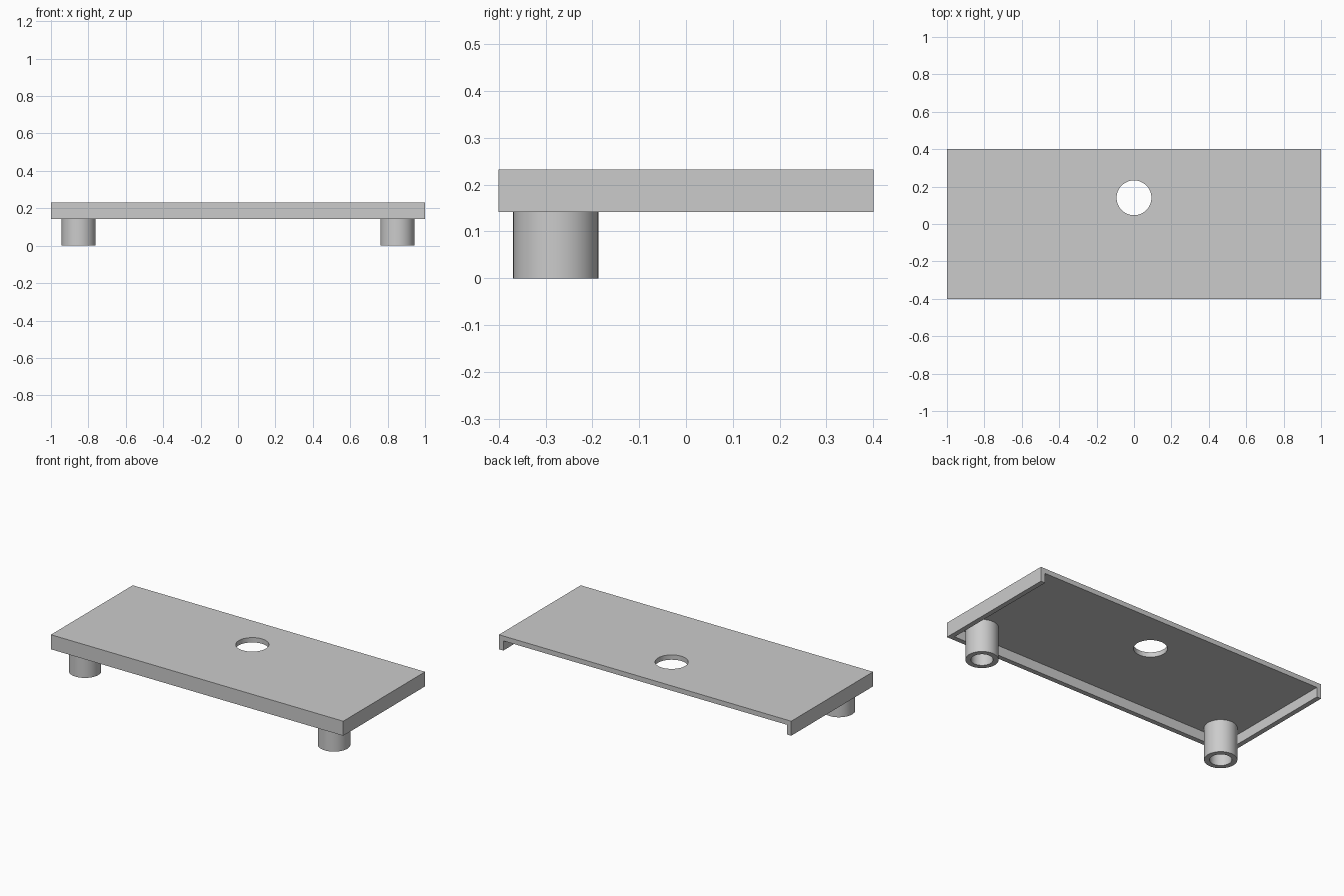
import bpy, bmesh, math

if "Cube" in bpy.data.objects:
    bpy.data.objects.remove(bpy.data.objects["Cube"])

grey = bpy.data.materials.new("light_grey")
grey.diffuse_color = (0.6, 0.6, 0.6, 1)
grey.use_nodes = True
grey.node_tree.nodes["Principled BSDF"].inputs["Base Color"].default_value = grey.diffuse_color

TOP, RIM, WALL = 0.232, 0.142, 0.03      # plate top, rim bottom, wall thickness
UNDER = TOP - WALL                       # underside of the plate


def box(name, lo, hi):
    size = [b - a for a, b in zip(lo, hi)]
    mid = [(a + b) / 2 for a, b in zip(lo, hi)]
    bpy.ops.mesh.primitive_cube_add(size=1, location=mid)
    ob = bpy.context.object
    ob.name, ob.scale = name, size
    bpy.ops.object.transform_apply(location=False, rotation=False, scale=True)
    ob.data.materials.append(grey)
    return ob


def cut(target, cutter):
    mod = target.modifiers.new(cutter.name, 'BOOLEAN')
    mod.operation, mod.solver, mod.object = 'DIFFERENCE', 'EXACT', cutter
    cutter.hide_render = True
    cutter.hide_set(True)


# Tray: plate with a rim on the front and both ends, open at the back
tray = box("tray", (-1, -0.4, RIM), (1, 0.4, TOP))
cavity = box("cavity_cutter", (-1 + WALL, -0.4 + WALL, 0), (1 - WALL, 0.6, UNDER))
cut(tray, cavity)

# Round hole through the plate
bpy.ops.mesh.primitive_cylinder_add(vertices=64, radius=0.093, depth=0.4,
                                    location=(0, 0.14, TOP))
hole = bpy.context.object
hole.name = "hole_cutter"
hole.data.materials.append(grey)
cut(tray, hole)

# Apply the cuts and shade the hole smoothly
bpy.ops.object.select_all(action='DESELECT')
bpy.context.view_layer.objects.active = tray
tray.select_set(True)
for mod in list(tray.modifiers):
    bpy.ops.object.modifier_apply(modifier=mod.name)
for cutter in (cavity, hole):
    bpy.data.objects.remove(cutter)
bpy.ops.object.shade_smooth_by_angle(angle=math.radians(30))


# Hollow feet hanging from the plate near the front corners
def foot(name, x, y, outer=0.091, inner=0.061, n=48):
    bm = bmesh.new()
    profile = [(outer, 0), (outer, UNDER), (inner, UNDER), (inner, 0)]
    rings = [[bm.verts.new((r * math.cos(2 * math.pi * i / n),
                            r * math.sin(2 * math.pi * i / n), z))
              for i in range(n)] for r, z in profile]
    for a, b in zip(rings, rings[1:] + rings[:1]):
        for i in range(n):
            j = (i + 1) % n
            bm.faces.new((a[i], a[j], b[j], b[i]))
    bmesh.ops.recalc_face_normals(bm, faces=bm.faces)
    me = bpy.data.meshes.new(name)
    bm.to_mesh(me)
    bm.free()
    me.materials.append(grey)
    ob = bpy.data.objects.new(name, me)
    ob.location = (x, y, 0)
    bpy.context.collection.objects.link(ob)
    bpy.ops.object.select_all(action='DESELECT')
    bpy.context.view_layer.objects.active = ob
    ob.select_set(True)
    bpy.ops.object.shade_smooth_by_angle(angle=math.radians(30))


for side, x in (("left", -0.852), ("right", 0.852)):
    foot(side + "_foot", x, -0.278)
